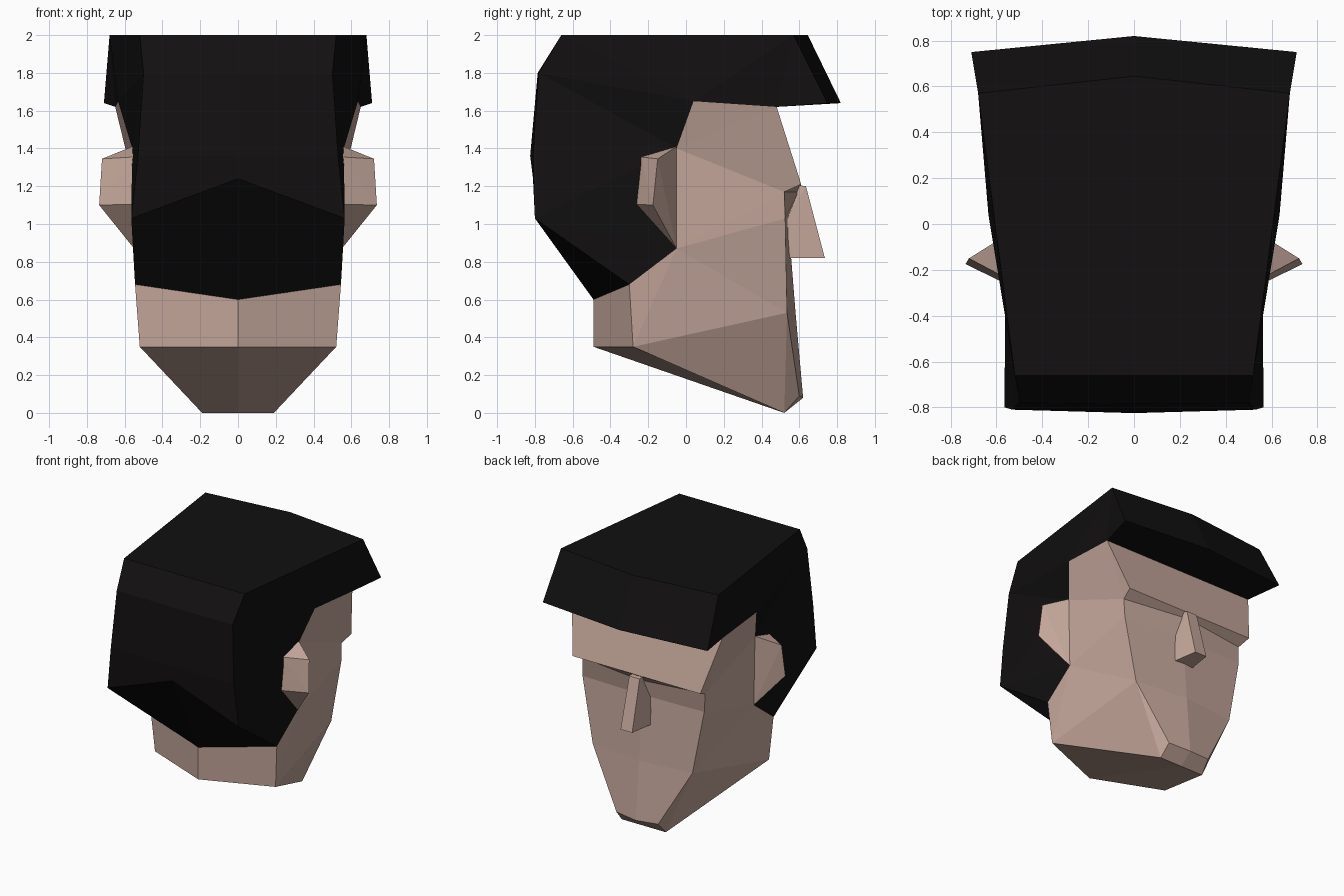
import bpy, bmesh

if "Cube" in bpy.data.objects:
    bpy.data.objects.remove(bpy.data.objects["Cube"])


def material(name, rgb):
    m = bpy.data.materials.new(name)
    m.diffuse_color = (*rgb, 1)
    m.use_nodes = True
    m.node_tree.nodes["Principled BSDF"].inputs["Base Color"].default_value = m.diffuse_color
    return m


skin = material("skin", (0.56, 0.39, 0.33))
black = material("hair_black", (0.006, 0.005, 0.005))


def finish(name, bm, mat, mirror):
    """Turn a bmesh into a flat shaded object, mirrored over x if asked."""
    if mirror:
        geom = bm.verts[:] + bm.edges[:] + bm.faces[:]
        bmesh.ops.mirror(bm, geom=geom, axis='X', merge_dist=0.0005)
        bmesh.ops.remove_doubles(bm, verts=bm.verts[:], dist=0.0005)
    bmesh.ops.recalc_face_normals(bm, faces=bm.faces[:])
    me = bpy.data.meshes.new(name)
    bm.to_mesh(me)
    bm.free()
    me.materials.append(mat)
    ob = bpy.data.objects.new(name, me)
    bpy.context.collection.objects.link(ob)
    return ob


def half_shell(name, rows, extra, mat, split=None):
    """Rows run (side x, y, z, centre y, z); strips join side to centre,
    and the side outline (rows + extra points) is filled."""
    bm = bmesh.new()
    side = [bm.verts.new(r[:3]) for r in rows]
    mid = [bm.verts.new((0, r[3], r[4])) for r in rows]
    for i in range(len(rows) - 1):
        bm.faces.new((side[i], mid[i], mid[i + 1], side[i + 1]))
    loop = side + [bm.verts.new(p) for p in extra]
    if split:
        a, b = split
        fills = [loop[a:b + 1], loop[:a + 1] + loop[b:]]
    else:
        fills = [loop]
    faces = [bm.faces.new(f) for f in fills]
    bmesh.ops.recalc_face_normals(bm, faces=bm.faces[:])
    bmesh.ops.triangulate(bm, faces=faces)
    return finish(name, bm, mat, True)


def hull(name, points, mat):
    bm = bmesh.new()
    for p in points:
        bm.verts.new(p)
    bmesh.ops.convex_hull(bm, input=bm.verts[:])
    return finish(name, bm, mat, False)


# hairline shared by head and hair, from temple down to behind the ear
hairline = [(0.635, 0.04, 1.65), (0.56, -0.05, 1.40), (0.55, -0.05, 0.87)]

# head: neck, jaw, chin, cheeks, brow, forehead
half_shell("head", [
    (0.545, -0.30, 0.68, -0.49, 0.60),
    (0.52, -0.28, 0.35, -0.49, 0.35),
    (0.19, 0.52, 0.00, 0.52, 0.00),
    (0.18, 0.60, 0.09, 0.62, 0.08),
    (0.43, 0.535, 0.53, 0.58, 0.53),
    (0.525, 0.525, 1.03, 0.54, 1.03),
    (0.53, 0.52, 1.17, 0.595, 1.17),
    (0.55, 0.61, 1.21, 0.61, 1.21),
    (0.65, 0.48, 1.62, 0.48, 1.62),
], hairline, skin, split=(1, 4))

# hair: fringe underside, fringe, crown, back, nape
half_shell("hair", [
    (0.65, 0.48, 1.62, 0.48, 1.62),
    (0.71, 0.75, 1.64, 0.82, 1.64),
    (0.68, 0.57, 2.00, 0.645, 2.00),
    (0.52, -0.66, 2.00, -0.66, 2.00),
    (0.50, -0.78, 1.80, -0.785, 1.80),
    (0.53, -0.81, 1.36, -0.825, 1.36),
    (0.565, -0.80, 1.03, -0.81, 1.24),
    (0.545, -0.30, 0.68, -0.49, 0.60),
], hairline[::-1], black)

# ears: wedges rising from the head towards the back
ear = [(0.56, -0.05, 1.41), (0.55, -0.05, 0.87),
       (0.55, -0.24, 1.355), (0.55, -0.265, 1.105),
       (0.72, -0.15, 1.345), (0.735, -0.175, 1.10)]
for s, label in ((1, "right_ear"), (-1, "left_ear")):
    hull(label, [(s * x, y, z) for x, y, z in ear], skin)

# nose
nose = [(0.045, 0.635, 1.20), (0.05, 0.735, 0.82), (0.08, 0.545, 0.82),
        (0.07, 0.53, 1.03), (0.045, 0.60, 1.205)]
hull("nose", [(s * x, y, z) for x, y, z in nose for s in (1, -1)], skin)
